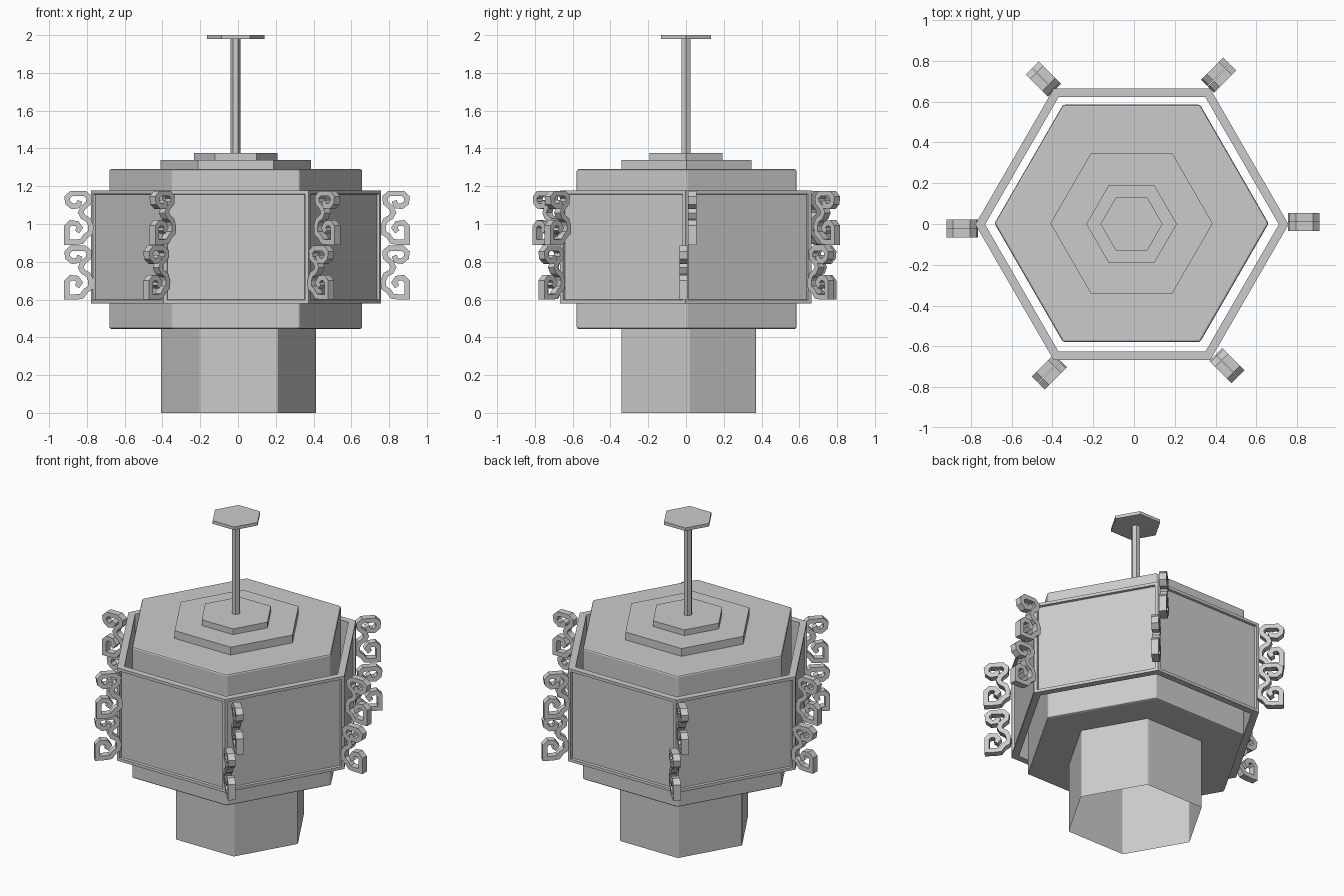
import bpy, bmesh, math
from mathutils import Vector, Matrix

cube = bpy.data.objects.get("Cube")
if cube:
    bpy.data.objects.remove(cube, do_unlink=True)

grey = bpy.data.materials.new("plain grey")
grey.use_nodes = True
COLOR = (0.6, 0.6, 0.6, 1)
grey.diffuse_color = COLOR
grey.node_tree.nodes["Principled BSDF"].inputs["Base Color"].default_value = COLOR


def finish(name, bm, bevel=0.0):
    bmesh.ops.recalc_face_normals(bm, faces=bm.faces)
    mesh = bpy.data.meshes.new(name)
    bm.to_mesh(mesh)
    bm.free()
    mesh.materials.append(grey)
    obj = bpy.data.objects.new(name, mesh)
    bpy.context.collection.objects.link(obj)
    if bevel:
        mod = obj.modifiers.new("Soft edges", 'BEVEL')
        mod.width, mod.segments = bevel, 2
        mod.limit_method = 'ANGLE'
    return obj


def hex_ring(bm, cx, cy, radius, z):
    return [bm.verts.new((cx + radius * math.cos(math.radians(60 * i)),
                          cy + radius * math.sin(math.radians(60 * i)), z))
            for i in range(6)]


def bridge(bm, a, b):
    n = len(a)
    return [bm.faces.new((a[i], a[(i + 1) % n], b[(i + 1) % n], b[i])) for i in range(n)]


def hex_prism(name, cx, cy, radius, z0, z1, bevel=0.0, open_bottom=False):
    bm = bmesh.new()
    low, high = hex_ring(bm, cx, cy, radius, z0), hex_ring(bm, cx, cy, radius, z1)
    bridge(bm, low, high)
    bm.faces.new(high)
    if not open_bottom:
        bm.faces.new(low[::-1])
    return finish(name, bm, bevel)


# Stacked hexagonal lantern parts
hex_prism("hollow_base", 0.003, 0.015, 0.412, 0.0, 0.452, 0.006, open_bottom=True)
hex_prism("body", -0.012, 0.003, 0.672, 0.445, 1.29, 0.01)
hex_prism("lower_roof_step", -0.012, 0.003, 0.398, 1.285, 1.34)
hex_prism("upper_roof_step", -0.012, 0.0, 0.222, 1.335, 1.377)
hex_prism("hanging_rod", -0.014, 0.0, 0.026, 1.37, 1.985)
hex_prism("ceiling_plate", -0.012, 0.0, 0.152, 1.98, 2.0)

# Surrounding frame: a hexagonal tube with a recessed panel on each side
bm = bmesh.new()
rings = [hex_ring(bm, -0.01, -0.002, r, z)
         for r, z in ((0.768, 0.58), (0.768, 1.177), (0.72, 1.177), (0.72, 0.58))]
outer = bridge(bm, rings[0], rings[1])
for i in range(1, 4):
    bridge(bm, rings[i], rings[(i + 1) % 4])
bmesh.ops.recalc_face_normals(bm, faces=bm.faces)
bmesh.ops.inset_individual(bm, faces=outer, thickness=0.026, depth=0)
bmesh.ops.inset_individual(bm, faces=outer, thickness=0.004, depth=-0.014)
finish("panel_frame", bm)

# Scroll bracket centre line: distance out from the frame, height
SCROLL = [(0.072, 0.232), (0.082, 0.207), (0.112, 0.203), (0.136, 0.222),
          (0.140, 0.250), (0.118, 0.271), (0.045, 0.271), (0.023, 0.252),
          (0.026, 0.222), (0.056, 0.196), (0.068, 0.170), (0.056, 0.148),
          (0.026, 0.130), (0.014, 0.100), (0.016, 0.064), (0.042, 0.046),
          (0.062, 0.018), (0.090, 0.014), (0.141, 0.014), (0.141, 0.095),
          (0.120, 0.116), (0.088, 0.112), (0.072, 0.090), (0.088, 0.068)]
HALF_WIDTH, DEPTH = 0.014, 0.045


def scroll(name, x, y, angle, z, side):
    """Thick ribbon following the centre line, on one side of the corner."""
    pts = [Vector(p) for p in SCROLL]
    bm = bmesh.new()
    sections = []
    for i, p in enumerate(pts):
        d0 = (p - pts[max(i - 1, 0)]).normalized()
        d1 = (pts[min(i + 1, len(pts) - 1)] - p).normalized()
        t = (d0 + d1).normalized()
        ref = d1 if d1.length else d0
        off = Vector((-t.y, t.x)) * HALF_WIDTH / max(0.7, t.dot(ref))
        a, b = p + off, p - off
        y0, y1 = sorted((side * 0.001, side * DEPTH))
        sections.append([bm.verts.new(v) for v in
                         ((a.x, y0, a.y), (b.x, y0, b.y), (b.x, y1, b.y), (a.x, y1, a.y))])
    for s, e in zip(sections, sections[1:]):
        bridge(bm, s, e)
    bm.faces.new(sections[0])
    bm.faces.new(sections[-1])
    bm.transform(Matrix.Translation((x, y, z)) @ Matrix.Rotation(math.radians(angle), 4, 'Z'))
    finish(name, bm)


# A staggered pair of scrolls on every corner
CORNERS = {"left": (0.755, 0.01, 0), "back_left": (0.36, 0.675, 45),
           "back_right": (-0.39, 0.655, 135), "right": (-0.765, -0.022, 180),
           "front_right": (-0.36, -0.67, 225), "front_left": (0.40, -0.64, 315)}
for corner, (x, y, angle) in CORNERS.items():
    scroll(corner + "_upper_scroll", x, y, angle, 0.89, 1)
    scroll(corner + "_lower_scroll", x, y, angle, 0.6, -1)
